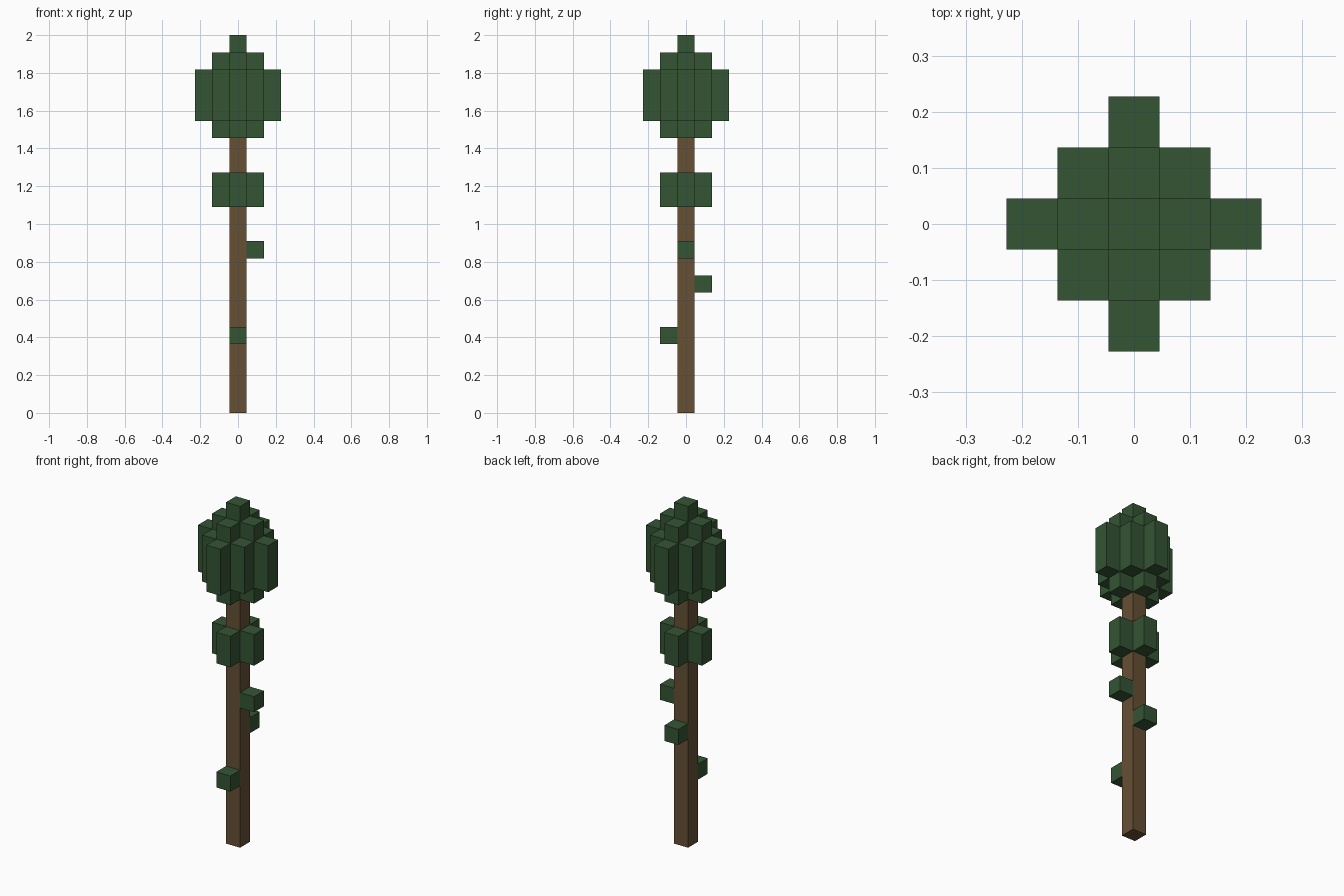
import bpy
import bmesh
from mathutils import Matrix, Vector

if "Cube" in bpy.data.objects:
    bpy.data.objects.remove(bpy.data.objects["Cube"], do_unlink=True)

UNIT = 2 / 22  # one block; the tree is 22 blocks tall
SIDES = [(1, 0), (-1, 0), (0, 1), (0, -1)]


def make_material(name, color):
    mat = bpy.data.materials.new(name)
    mat.use_nodes = True
    mat.diffuse_color = color
    mat.node_tree.nodes["Principled BSDF"].inputs["Base Color"].default_value = color
    return mat


def columns(name, mat, cells, bottom, top):
    """Square columns on the given grid cells, between two heights in blocks."""
    bm = bmesh.new()
    for x, y in cells:
        place = Matrix.Translation(Vector((x, y, (bottom + top) / 2)) * UNIT)
        size = Matrix.Diagonal((UNIT, UNIT, (top - bottom) * UNIT, 1))
        bmesh.ops.create_cube(bm, size=1, matrix=place @ size)
    mesh = bpy.data.meshes.new(name)
    bm.to_mesh(mesh)
    bm.free()
    mesh.materials.append(mat)
    obj = bpy.data.objects.new(name, mesh)
    bpy.context.collection.objects.link(obj)
    return obj


bark = make_material("bark brown", (0.133, 0.08, 0.034, 1))
leaf = make_material("leaf green", (0.034, 0.089, 0.034, 1))

# Trunk
columns("trunk", bark, [(0, 0)], 0, 16)

# Crown: a tall core, a cross around it and an outer diamond ring
outer = [(x, y) for x in range(-2, 3) for y in range(-2, 3) if abs(x) + abs(y) == 2]
columns("crown_core", leaf, [(0, 0)], 16, 22)
columns("crown_inner", leaf, SIDES, 16, 21)
columns("crown_outer", leaf, outer, 17, 20)

# Collar of leaves below the crown
columns("leaf_collar", leaf, SIDES, 12, 14)

# Single tufts on the trunk
columns("left_tuft", leaf, [(1, 0)], 9, 10)
columns("back_tuft", leaf, [(0, 1)], 7, 8)
columns("front_tuft", leaf, [(0, -1)], 4, 5)
